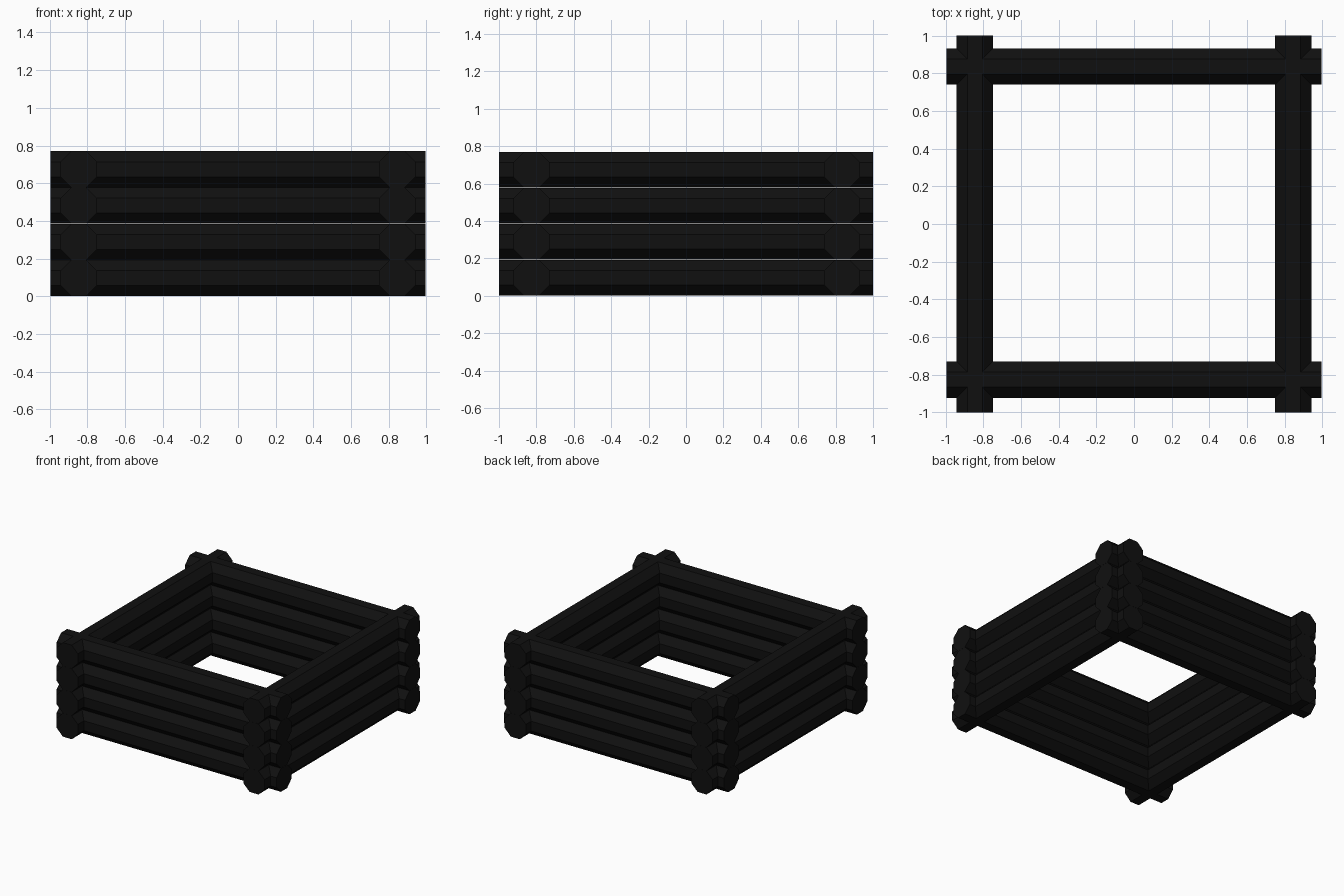
import bpy, math

if "Cube" in bpy.data.objects:
    bpy.data.objects.remove(bpy.data.objects["Cube"])

mat = bpy.data.materials.new("dark_wood")
mat.diffuse_color = (0.005, 0.005, 0.005, 1)
mat.use_nodes = True
mat.node_tree.nodes["Principled BSDF"].inputs["Base Color"].default_value = mat.diffuse_color

COURSES = 4
PITCH = 0.1925
WIDTH = 0.192


def log(name, center, length, axis):
    # Eight-sided log with flat top, bottom and sides
    bpy.ops.mesh.primitive_cylinder_add(
        vertices=8, radius=WIDTH / 2 / math.cos(math.pi / 8), depth=length)
    ob = bpy.context.object
    ob.name = name
    spin = math.pi / 8
    for v in ob.data.vertices:
        x, y, z = v.co
        a = x * math.cos(spin) - y * math.sin(spin)
        b = x * math.sin(spin) + y * math.cos(spin)
        v.co = (z, -a, b) if axis == 'X' else (a, -z, b)
    # Keep the outward winding after the axis swap
    if axis == 'X':
        ob.data.flip_normals()
    ob.data.update()
    # Make all normals consistently outward
    bpy.ops.object.mode_set(mode='EDIT')
    bpy.ops.mesh.select_all(action='SELECT')
    bpy.ops.mesh.normals_make_consistent(inside=False)
    bpy.ops.object.mode_set(mode='OBJECT')
    ob.location = center
    ob.data.materials.append(mat)


# Four walls of stacked logs crossing at the corners
for i in range(COURSES):
    z = PITCH * (i + 0.5)
    log(f"front_log_{i + 1}", (0, -0.826, z), 1.99, 'X')
    log(f"back_log_{i + 1}", (0, 0.835, z), 1.99, 'X')
    log(f"left_log_{i + 1}", (-0.845, 0, z), 2.0, 'Y')
    log(f"right_log_{i + 1}", (0.845, 0, z), 2.0, 'Y')
